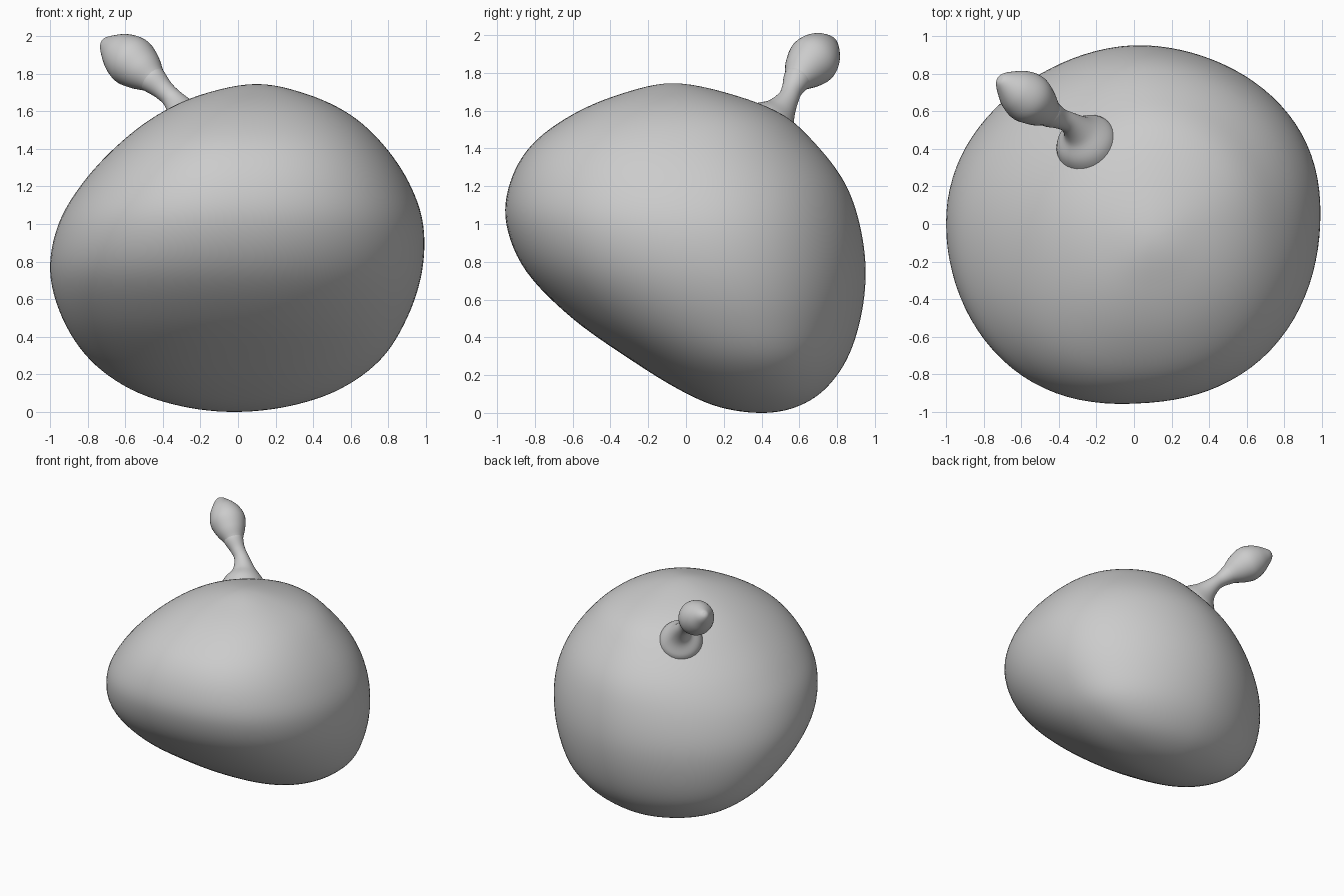
import bpy, bmesh, math
from mathutils import Vector

cube = bpy.data.objects.get("Cube")
if cube:
    bpy.data.objects.remove(cube, do_unlink=True)

grey = bpy.data.materials.new("plain grey")
grey.use_nodes = True
tone = (0.6, 0.6, 0.6, 1)
grey.diffuse_color = tone
grey.node_tree.nodes["Principled BSDF"].inputs["Base Color"].default_value = tone


def smooth_rows(rows, before, after, steps=6):
    """Catmull-Rom interpolation of rows of numbers."""
    padded = [before] + rows + [after]
    result = []
    for i in range(len(rows) - 1):
        quad = padded[i:i + 4]
        for k in range(steps):
            t = k / steps
            result.append([
                0.5 * (2 * b + t * (c - a) + t * t * (2 * a - 5 * b + 4 * c - d)
                       + t ** 3 * (3 * b - a - 3 * c + d))
                for a, b, c, d in zip(*quad)])
    return result + [rows[-1]]


def skin_rings(name, rings):
    """Join equal rings of points into a closed, smooth-shaded skin."""
    bm = bmesh.new()
    loops = [[bm.verts.new(p) for p in ring] for ring in rings]
    count = len(loops[0])
    for low, high in zip(loops, loops[1:]):
        for i in range(count):
            j = (i + 1) % count
            bm.faces.new((low[i], low[j], high[j], high[i]))
    bm.faces.new(loops[0][::-1])
    bm.faces.new(loops[-1])
    bmesh.ops.remove_doubles(bm, verts=bm.verts, dist=0.0002)
    bmesh.ops.recalc_face_normals(bm, faces=bm.faces)
    for face in bm.faces:
        face.smooth = True
    mesh = bpy.data.meshes.new(name)
    bm.to_mesh(mesh)
    bm.free()
    mesh.materials.append(grey)
    obj = bpy.data.objects.new(name, mesh)
    bpy.context.collection.objects.link(obj)


def body_ring(z, left, right, front, back, count=96, skew=0.05):
    """Slightly skewed round section between four extents, fuller in front."""
    ring = []
    for i in range(count):
        angle = math.tau * i / count
        c, s = math.cos(angle), math.sin(angle)
        power = 2.09 + 0.05 * c - 0.19 * s
        r = (abs(c) ** power + abs(s) ** power) ** (-1 / power)
        across = r * c
        deep = r * (s * math.cos(skew) + c * math.sin(skew))
        ring.append(((left + right + across * (right - left)) / 2,
                     (front + back + deep * (back - front)) / 2, z))
    return ring


def tube(name, rows, count=32):
    """Sweep circles of changing radius along a smooth path."""
    path = smooth_rows(rows, rows[0], rows[-1])
    centres = [Vector(p[:3]) for p in path]
    rings = []
    for i, centre in enumerate(centres):
        along = centres[min(i + 1, len(path) - 1)] - centres[max(i - 1, 0)]
        side = along.cross(Vector((1, 1, 0))).normalized()
        up = side.cross(along).normalized()
        radius = max(path[i][3], 0)
        rings.append([centre + radius * (side * math.cos(a) + up * math.sin(a))
                      for a in (math.tau * k / count for k in range(count))])
    skin_rings(name, rings)


def past_pole(row):
    """Swap opposite extents so the skin runs smoothly over a pole."""
    z, left, right, front, back = row
    return (z, right, left, back, front)


# Body: height, then left, right, front and back extents
extents = [
    (0, -.02, -.02, .4, .4),
    (.03, -.3, .27, .18, .58),
    (.12, -.57, .54, -.03, .73),
    (.28, -.79, .76, -.29, .85),
    (.5, -.935, .9, -.6, .925),
    (.75, -1, .98, -.845, .952),
    (1, -.955, .985, -.95, .92),
    (1.22, -.825, .91, -.93, .84),
    (1.42, -.64, .775, -.815, .69),
    (1.58, -.43, .6, -.6, .51),
    (1.69, -.19, .37, -.34, .23),
    (1.745, .1, .1, -.07, -.07),
]
rows = smooth_rows(extents, past_pole(extents[1]), past_pole(extents[-2]))
skin_rings("body", [body_ring(*row) for row in rows])

# Stalk: flared foot and narrow neck
tube("stalk", [
    (-.235, .4, 1.45, .18),
    (-.262, .45, 1.53, .155),
    (-.295, .497, 1.595, .088),
    (-.345, .54, 1.662, .057),
    (-.395, .562, 1.712, .056),
    (-.45, .588, 1.765, .074),
    (-.47, .603, 1.782, .07),
])

# Bud: swollen end closing to a small blunt tip
tube("bud", [
    (-.44, .58, 1.757, .065),
    (-.46, .595, 1.775, .08),
    (-.505, .627, 1.815, .113),
    (-.565, .672, 1.865, .136),
    (-.628, .714, 1.91, .115),
    (-.682, .75, 1.947, .068),
    (-.712, .769, 1.97, .03),
    (-.718, .773, 1.975, 0),
])
